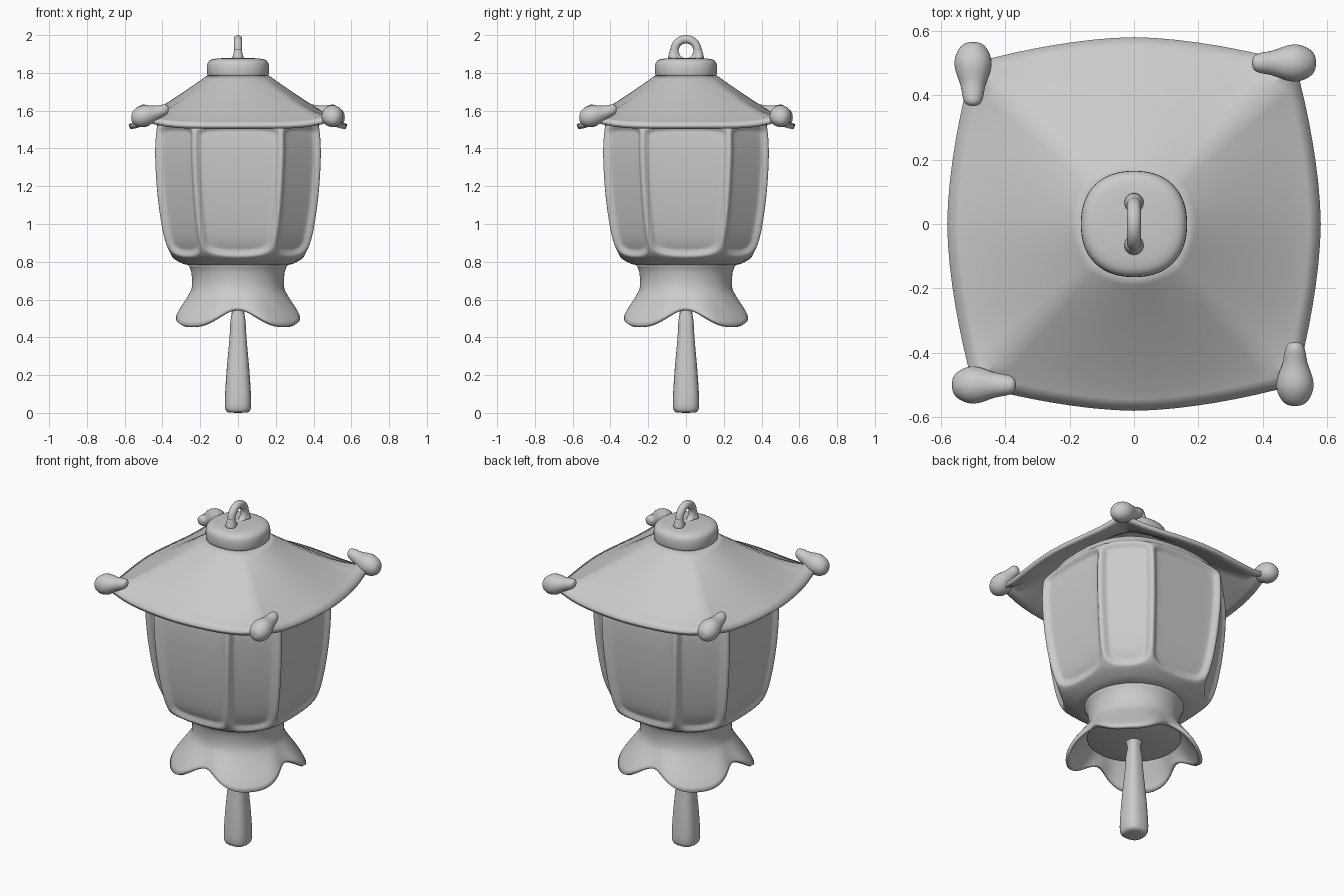
import bpy, bmesh
from math import pi, sin, cos, radians
from mathutils import Matrix

if "Cube" in bpy.data.objects:
    bpy.data.objects.remove(bpy.data.objects["Cube"])


def loft(name, rings, cap_start=False, cap_end=False, edit=None):
    """Skin a list of equal-length point rings; optional edit(bm, face_columns)."""
    bm = bmesh.new()
    vs = [[bm.verts.new(p) for p in r] for r in rings]
    n = len(rings[0])
    grid = [[bm.faces.new((a[i], a[(i + 1) % n], b[(i + 1) % n], b[i])) for i in range(n)]
            for a, b in zip(vs, vs[1:])]
    if cap_start:
        bm.faces.new(vs[0][::-1])
    if cap_end:
        bm.faces.new(vs[-1])
    if cap_start and cap_end:
        bmesh.ops.recalc_face_normals(bm, faces=bm.faces[:])
    if edit:
        edit(bm, grid)
    me = bpy.data.meshes.new(name)
    bm.to_mesh(me)
    bm.free()
    ob = bpy.data.objects.new(name, me)
    bpy.context.collection.objects.link(ob)
    return ob


def smooth(ob, levels=0, thickness=0):
    if thickness:
        m = ob.modifiers.new("shell", 'SOLIDIFY')
        m.thickness, m.offset = thickness, -1
    if levels:
        m = ob.modifiers.new("subdivision", 'SUBSURF')
        m.levels = m.render_levels = levels
    bpy.ops.object.select_all(action='DESELECT')
    ob.select_set(True)
    bpy.context.view_layer.objects.active = ob
    if levels:
        bpy.ops.object.shade_smooth()
    else:
        bpy.ops.object.shade_smooth_by_angle(angle=radians(40))
    return ob


def round_ring(r, z, n=32, e=2.0):
    """Superellipse ring: e=2 is a circle, larger is squarer."""
    pts = []
    for i in range(n):
        c, s = cos(2 * pi * i / n), sin(2 * pi * i / n)
        k = r / (abs(c) ** e + abs(s) ** e) ** (1 / e)
        pts.append((k * c, k * s, z))
    return pts


def turned(name, profile, n=32, e=2.0, levels=1):
    return smooth(loft(name, [round_ring(r, z, n, e) for r, z in profile], True, True), levels)


# Body: irregular octagon with a recessed panel in each side
def octagon(z, a, w):
    pts = []
    for k in range(4):
        c, s = round(cos(k * pi / 2)), round(sin(k * pi / 2))
        pts += [(a * c - y * s, a * s + y * c, z) for y in (-w, w)]
    return pts


def recess(bm, grid):
    bm.normal_update()
    for i in range(8):
        col = [row[i] for row in grid[2:9]]
        for t, d in ((0.014, 0), (0.024, -0.02), (0.015, 0)):
            bmesh.ops.inset_region(bm, faces=col, thickness=t, depth=d, use_even_offset=True)


body_profile = [(0.775, .25, .12), (0.79, .305, .155), (0.815, .345, .18), (0.9, .387, .198),
                (1.0, .407, .212), (1.15, .428, .225), (1.3, .438, .233), (1.4, .44, .236),
                (1.475, .435, .235), (1.54, .427, .233), (1.575, .415, .23), (1.61, .39, .21)]
smooth(loft("lantern_body", [octagon(*p) for p in body_profile], True, True, recess), 2)


# Roof: bulging square eaves, corners swept upward
def roof_ring(s, n=16):
    pts = []
    for k in range(4):
        c, sn = cos(k * pi / 2), sin(k * pi / 2)
        for i in range(n):
            u = -1 + 2 * i / n
            xi, yi = .155 * cos(u * pi / 4), .155 * sin(u * pi / 4)
            xo, yo = .58 - .08 * abs(u) ** 1.7, .5 * u
            x, y = xi + (xo - xi) * s, yi + (yo - yi) * s
            z = 1.527 + .265 * (1 - s) ** 1.15 + .045 * abs(u) ** 5 * s ** 4
            pts.append((x * c - y * sn, x * sn + y * c, z))
    return pts


smooth(loft("roof", [roof_ring(1 - j / 12) for j in range(13)]), 0, 0.025)

# Roof cap and hanging ring
turned("roof_cap", [(.155, 1.77), (.163, 1.785), (.166, 1.81), (.166, 1.845), (.155, 1.868),
                    (.125, 1.876), (.05, 1.88)], e=2.3)
bpy.ops.mesh.primitive_torus_add(major_radius=.061, minor_radius=.022, major_segments=40,
                                 minor_segments=14, location=(0, 0, 1.917),
                                 rotation=(0, pi / 2, 0))
ring = bpy.context.object
ring.name = "hanging_ring"
smooth(ring)
for side, y in (("front", -.066), ("back", .066)):
    foot = turned("ring_foot_" + side, [(.034, 1.87), (.03, 1.885), (.023, 1.905), (.02, 1.93)], 16)
    foot.data.transform(Matrix.Translation((0, y, 0)))

# Corner knobs: a ball trailing a short curl along the eave
knob = [(.566, 1.565, .02), (.55, 1.565, .045), (.51, 1.57, .064), (.468, 1.575, .056),
        (.44, 1.585, .042), (.41, 1.596, .036), (.38, 1.605, .031), (.366, 1.607, .016)]
knob_rings = [[(x, .5 + r * cos(t * pi / 6), z + r * sin(t * pi / 6)) for t in range(12)]
              for x, z, r in knob]
for k, side in enumerate(("back_right", "back_left", "front_left", "front_right")):
    ob = smooth(loft("corner_knob_" + side, knob_rings, True, True), 2)
    ob.data.transform(Matrix.Rotation(k * pi / 2, 4, 'Z'))


# Base: round neck flaring into a four-lobed skirt
def skirt_ring(t, n=96):
    pts = []
    for i in range(n):
        a = 2 * pi * i / n
        c = abs(cos(2 * a))
        rim, low = .362 - .06 * c ** 6, .463 + .087 * c ** 3
        r = .245 + (rim - .245) * (1 - t ** 1.2) ** 1.25
        pts.append((r * cos(a), r * sin(a), low + (.66 - low) * t))
    return pts


skirt = [skirt_ring(j / 8) for j in range(9)]
neck = [round_ring(r, z, 96) for r, z in ((.243, .7), (.246, .74), (.255, .77), (.275, .8))]
smooth(loft("base_skirt", skirt + neck), 0, 0.02)
turned("skirt_ceiling", [(.05, .57), (.18, .578), (.25, .595), (.235, .63)], levels=0)

# Handle hanging below
turned("handle", [(.045, .6), (.04, .565), (.03, .545), (.036, .51), (.042, .48), (.042, .43),
                  (.052, .32), (.063, .2), (.07, .08), (.071, .03), (.064, .006), (.045, 0)],
       n=24, e=2.8)
